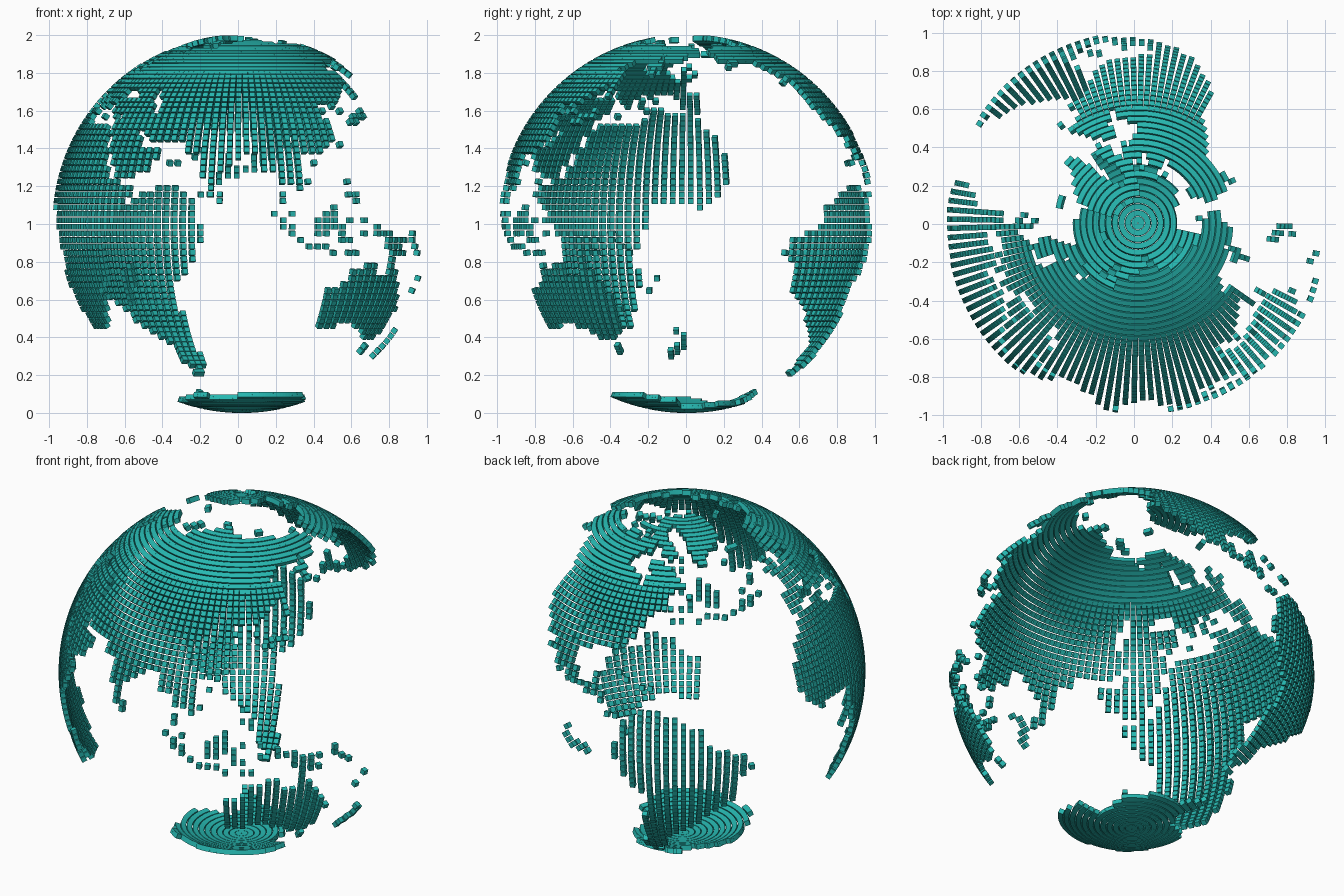
import bpy, bmesh, math
from mathutils import Matrix, Vector

COLS, ROWS = 128, 90
DLON, DLAT = 360 / COLS, 180 / ROWS
RADIUS, SIZE, TURN = 0.988, 0.029, 3
CENTRE = Vector((0.02, 0.005, 1.002))

teal = bpy.data.materials.new("teal")
teal.diffuse_color = (0.02, 0.48, 0.44, 1)
used = set()


def inside(x, y, poly):
    hit = False
    for (x1, y1), (x2, y2) in zip(poly, poly[1:] + poly[:1]):
        if (y1 > y) != (y2 > y) and x < x1 + (y - y1) * (x2 - x1) / (y2 - y1):
            hit = not hit
    return hit


def block_matrix(col, row):
    # one block sits tangent to the sphere, aligned to east and north
    lon = math.radians(-180 + TURN + (col + 0.5) * DLON)
    lat = math.radians(-90 + (row + 0.5) * DLAT)
    up = Vector((-math.cos(lat) * math.cos(lon), -math.cos(lat) * math.sin(lon), math.sin(lat)))
    east = Vector((math.sin(lon), -math.cos(lon), 0))
    rot = Matrix((east, up.cross(east), up)).transposed().to_4x4()
    return Matrix.Translation(CENTRE + up * RADIUS) @ rot


def land(name, *outlines, dots=()):
    # fill (lon, lat) outlines and single dots with blocks on the sphere grid
    cells = {(int((x + 180) / DLON), int((y + 90) / DLAT)) for x, y in dots}
    for poly in outlines:
        ys = [p[1] for p in poly]
        for row in range(ROWS):
            lat = -90 + (row + 0.5) * DLAT
            if min(ys) <= lat <= max(ys):
                cells |= {(c, row) for c in range(COLS)
                          if inside(-180 + (c + 0.5) * DLON, lat, poly)}
    bm = bmesh.new()
    for cell in sorted(cells - used):
        bmesh.ops.create_cube(bm, size=SIZE, matrix=block_matrix(*cell))
    used.update(cells)
    mesh = bpy.data.meshes.new(name)
    bm.to_mesh(mesh)
    bm.free()
    mesh.materials.append(teal)
    bpy.context.collection.objects.link(bpy.data.objects.new(name, mesh))


# Africa and its large island
land("africa_blocks",
     [(-6, 36), (10, 37.5), (11, 34), (20, 31), (22, 33), (32, 31.5), (33, 28), (37, 21),
      (39, 15.5), (43, 11.5), (51, 12), (48, 5), (41, -2), (39, -6), (40.5, -15), (35, -20),
      (35.5, -24), (32.5, -28), (28, -33), (20, -35), (18, -33), (15, -27), (12, -18),
      (13.5, -11), (12, -5), (9, 0), (9.5, 4), (5, 6), (1, 6), (-8, 4.3), (-13, 8.5),
      (-17, 14), (-16.5, 20), (-13, 27), (-9.5, 31)],
     [(49, -12), (50.5, -16), (47, -25.5), (44, -25), (44, -17)])

# Europe
land("europe_blocks",
     [(-9, 37), (-9, 43.5), (-1.5, 43.5), (-1.5, 46), (-5, 48.5), (2, 51), (8, 54), (8.5, 57.5),
      (10.5, 57), (11, 54), (20, 54.5), (22, 57.5), (24, 59.3), (30, 60), (22.5, 60), (21, 63),
      (25, 65.5), (22, 65.5), (17, 61.5), (18.5, 60), (16.5, 56.5), (13, 55.5), (11, 59),
      (7, 58), (5, 61), (12, 66), (18, 69.5), (26, 71), (41, 67), (34, 66.5), (38, 64),
      (44, 66), (44, 68.5), (60, 69), (60, 46), (48, 46), (47.5, 42), (50, 40), (49, 37.5),
      (44, 38), (41.5, 41.5), (37, 45), (39, 47), (33.5, 44.5), (31, 46.5), (28.5, 44),
      (28, 41.5), (23, 40.5), (24, 38), (22.5, 36.5), (20, 40), (19, 42), (14, 45),
      (12.5, 45), (14, 42.3), (18.5, 40), (16, 38), (12, 42), (9, 44.3), (4, 43.3),
      (0, 40), (-2, 36.8), (-6, 36.2)])
land("europe_island_blocks",
     [(-5, 50), (1, 51), (0, 54), (-2, 58), (-5, 58.5), (-3, 54)],
     [(-10, 52), (-6, 52), (-6, 55), (-9, 54.5)],
     [(-24, 66.5), (-14, 66.5), (-15, 64), (-22, 63.5)],
     [(12, 80), (25, 80.3), (17, 76.7)],
     [(52, 71), (57, 74.5), (68, 77), (66, 75.5), (57, 71)],
     dots=[(9, 40.5), (14, 37.5), (25, 35.3), (33, 35)])

# Asia: north, south and west, east
land("north_asia_blocks",
     [(60, 69), (67, 69), (69, 73), (73, 71), (80, 73), (104, 77.7), (113, 74), (130, 71.5),
      (140, 73), (160, 70), (180, 69), (180, 65), (178, 62.5), (170, 60), (163, 60),
      (162, 56), (157, 51), (156, 57), (163, 61.5), (155, 59.5), (143, 59), (136, 54.5),
      (141, 53), (140, 48), (60, 46)],
     [(-180, 69), (-170, 66), (-175, 64.5), (-180, 65)],
     dots=[(97, 79), (101, 79), (142, 75.5), (146, 75.5), (-180, 71)])
land("south_asia_blocks",
     [(27, 40), (29, 41.2), (35, 42), (41.5, 41.3), (49, 38.5), (51, 36.7), (54, 37), (53, 41),
      (51, 44.5), (53, 46.5), (60, 47), (90, 50), (90, 22), (87, 21.5), (80, 15), (80, 11),
      (77.5, 8), (73, 18), (72.5, 21), (69, 22), (67, 25), (57, 26), (51, 28), (48, 30),
      (50, 26), (52, 24), (56, 25), (59.5, 22.5), (55, 17), (45, 13), (43, 13), (39, 21),
      (35, 28), (34.5, 31.5), (36, 36.5), (30, 36.5), (27, 37)],
     dots=[(80.5, 8.5), (80.5, 6.5)])
land("east_asia_blocks",
     [(90, 50), (140, 50), (140, 48), (135, 44), (131, 42.5), (127.5, 39.5), (129.5, 36),
      (126.5, 34.5), (125, 39), (121.5, 40.5), (118, 39), (122, 37), (119.5, 35), (122, 31),
      (120, 26), (114, 22), (108, 21.5), (106, 19), (109, 13), (105, 9), (102.5, 12.5),
      (100, 13.5), (99.5, 10), (103.5, 3), (103.5, 1.3), (100.5, 4), (98.5, 10),
      (97.5, 16.5), (94.5, 16), (92, 22), (90, 22)])
land("pacific_island_blocks",
     [(142, 54), (144, 50), (143.5, 46), (141.5, 46)],
     [(130, 33), (132, 34.5), (136, 36.5), (139.5, 39), (140, 43), (141.5, 45.5), (145, 43.5),
      (142, 42), (141.5, 38), (140, 35), (135, 33.5), (131, 31)],
     [(120, 18.5), (122, 18), (122, 15), (124, 12.5), (126, 8), (125, 6), (122, 8), (123, 11),
      (120, 14)],
     [(95.5, 5.5), (98, 4.5), (104, -2), (106, -6), (103, -5), (98, 1)],
     [(109, 1.5), (112, 2), (117, 7), (119, 5), (117.5, 1), (116, -4), (110.5, -3)],
     [(119.5, 0.5), (121, 0.3), (121, -2), (122.5, -5), (119.5, -5.5)],
     [(131, -0.5), (138, -1.8), (146, -5.5), (150.5, -10.5), (146, -9), (142, -9), (138, -8),
      (137, -5), (133, -4)],
     dots=[(121, 24.5), (110, 19), (107, -7), (110, -7), (113, -7), (118, -8.5), (121, -8.5),
           (125, -9), (123.5, 1), (128, 1), (129, -3), (149, -5.8), (152, -5), (152, -3),
           (155, -6.5), (160, -9), (165, -21), (168, -16.5)])

# Australia and neighbours
land("australia_blocks",
     [(114, -22), (122, -18), (126, -14), (130, -12), (136, -12), (136, -15.5), (140.5, -17.5),
      (142, -10.5), (145.5, -15), (150, -22), (153.5, -27), (150, -37.5), (146, -39),
      (140.5, -38), (138, -33.5), (135.5, -34.5), (131, -31.5), (124, -33), (118, -35),
      (115, -34)],
     [(172.5, -34), (178.5, -37.5), (176, -41.5), (174.5, -38.5)],
     [(172.5, -40.5), (174.5, -42), (169.5, -47), (166.5, -46)],
     dots=[(147, -41), (147, -43)])

# North and Central America
land("north_america_blocks",
     [(-168, 66), (-156, 71.3), (-128, 70), (-115, 68), (-95, 68), (-94, 72), (-90, 69),
      (-82, 69.5), (-82, 67), (-87, 65), (-94, 61), (-93, 58.5), (-82, 55), (-80, 51.5),
      (-79, 55), (-77, 57), (-78, 62.5), (-70, 61), (-65, 59), (-61, 56), (-56, 52),
      (-66, 50), (-64, 47), (-60, 46), (-66, 44), (-70.5, 43), (-75.5, 38), (-76, 35),
      (-81, 31), (-117, 32), (-122, 36.5), (-124, 42), (-124, 48), (-130, 54), (-138, 59),
      (-148, 60.5), (-152, 59.5), (-158, 56.5), (-164, 54.5), (-158, 59), (-165, 61.5),
      (-162, 64.5), (-168, 65.5)])
land("central_america_blocks",
     [(-81, 32), (-80, 25), (-83, 29.5), (-90, 29.5), (-97, 28), (-97.5, 22), (-95, 18.5),
      (-91, 18.5), (-90, 21), (-87, 21.5), (-88.5, 16), (-83.5, 15), (-83, 10), (-77.5, 8.5),
      (-83, 8), (-87.5, 13), (-95, 16), (-105, 20), (-109, 25.5), (-112.5, 31), (-110, 23),
      (-113, 25.5), (-117, 32.5)],
     [(-84.5, 22.8), (-80, 23.2), (-74.5, 20.2), (-77.5, 19.9)],
     dots=[(-72, 19), (-69.5, 19)])
land("arctic_blocks",
     [(-88, 73.5), (-80, 74), (-72, 71), (-62, 66), (-66, 62.5), (-72, 64), (-73, 68), (-88, 71)],
     [(-117, 73), (-105, 73), (-102, 69), (-115, 69)],
     [(-125, 74.5), (-117, 74.5), (-123, 71)],
     [(-90, 77), (-94, 81), (-70, 83.8), (-62, 82.5), (-78, 76.2)],
     [(-97, 77), (-80, 76), (-80, 74.5), (-97, 74.5)],
     [(-118, 77), (-99, 77), (-99, 75), (-115, 75)],
     [(-72, 78.5), (-60, 82), (-35, 84), (-20, 82), (-20, 75), (-24, 70), (-40, 65), (-43, 60),
      (-50, 62), (-54, 68), (-54, 71), (-60, 76)],
     dots=[(-56, 48.5), (-84, 64.5), (-97, 73)])

# South America
land("south_america_blocks",
     [(-77.5, 8.5), (-72, 12), (-62, 10.5), (-51, 4.5), (-50, 0), (-44, -2.5), (-35.5, -5.5),
      (-35, -9), (-39, -14), (-40, -21), (-48, -26), (-53, -33.5), (-57, -36), (-62, -39),
      (-65, -43), (-66, -47), (-69, -51), (-66, -55), (-72, -54), (-75.5, -48), (-73, -38),
      (-70.5, -20), (-76, -14), (-81, -5.5), (-80, 0), (-77.5, 4)])

# Antarctica
land("antarctica_blocks",
     [(-180, -90), (-180, -78), (-158, -77), (-135, -74), (-100, -72.5), (-75, -73), (-66, -67),
      (-58, -62.5), (-60, -68), (-62, -75), (-40, -78), (-20, -73.5), (0, -70), (35, -69),
      (55, -66), (70, -69), (90, -66), (135, -66), (165, -71), (165, -78), (180, -78),
      (180, -90)])
